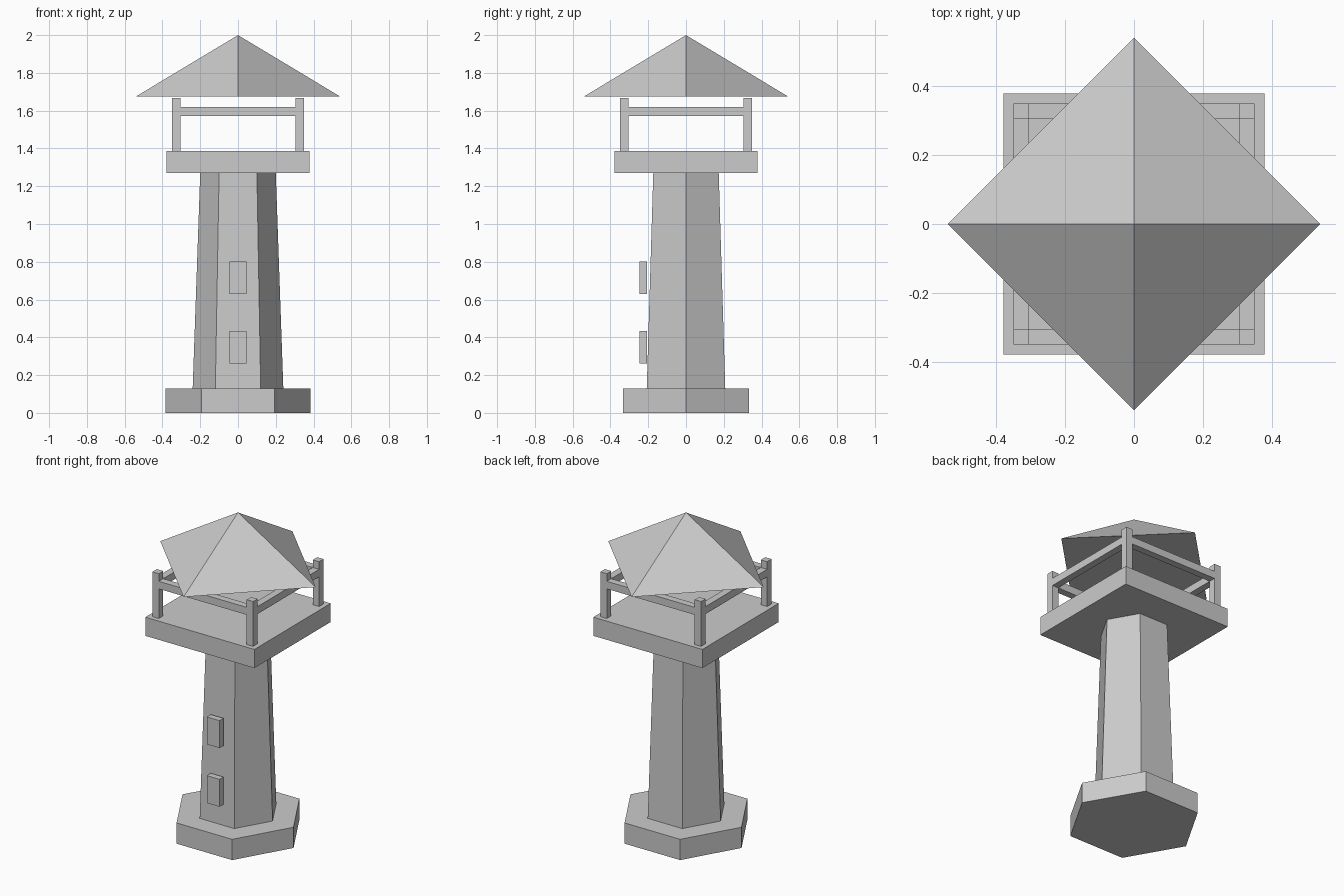
import bpy, bmesh
from math import cos, sin, tau

if "Cube" in bpy.data.objects:
    bpy.data.objects.remove(bpy.data.objects["Cube"])

# One flat grey for the whole model
grey = bpy.data.materials.new("light_grey")
grey.diffuse_color = (0.6, 0.6, 0.6, 1)
grey.use_nodes = True
grey.node_tree.nodes["Principled BSDF"].inputs["Base Color"].default_value = grey.diffuse_color


def add_object(name, bm):
    bmesh.ops.recalc_face_normals(bm, faces=bm.faces)
    mesh = bpy.data.meshes.new(name)
    bm.to_mesh(mesh)
    bm.free()
    mesh.materials.append(grey)
    obj = bpy.data.objects.new(name, mesh)
    bpy.context.collection.objects.link(obj)
    return obj


def prism(name, sides, r_low, r_high, z_low, z_high):
    """Tapered prism with a corner on +x; r_high = 0 gives a pyramid."""
    bm = bmesh.new()

    def ring(r, z):
        return [bm.verts.new((r * cos(tau * i / sides), r * sin(tau * i / sides), z))
                for i in range(sides)]

    low = ring(r_low, z_low)
    bm.faces.new(low)
    if r_high:
        high = ring(r_high, z_high)
        bm.faces.new(high)
    else:
        high = [bm.verts.new((0, 0, z_high))] * sides
    for i in range(sides):
        j = (i + 1) % sides
        corners = dict.fromkeys((low[i], low[j], high[j], high[i]))
        bm.faces.new(list(corners))
    return add_object(name, bm)


def box(name, x, y, z):
    """Box from (min, max) ranges."""
    bm = bmesh.new()
    bmesh.ops.create_cube(bm, size=1)
    for v in bm.verts:
        v.co = [r[0] if c < 0 else r[1] for c, r in zip(v.co, (x, y, z))]
    return add_object(name, bm)


# Hexagonal base and tapered tower
prism("base", 6, 0.385, 0.385, 0, 0.13)
prism("tower", 6, 0.24, 0.20, 0.13, 1.27)

# Square lookout platform
box("platform", (-0.378, 0.378), (-0.378, 0.378), (1.27, 1.387))

# Corner posts and the rails between them
INNER, OUTER = 0.305, 0.349
sides = {"left": (-OUTER, -INNER), "right": (INNER, OUTER)}
depths = {"front": (-OUTER, -INNER), "back": (INNER, OUTER)}
for d, y in depths.items():
    for s, x in sides.items():
        box(f"{d}_{s}_post", x, y, (1.387, 1.668))
for d, y in depths.items():
    box(f"{d}_rail", (-INNER, INNER), y, (1.573, 1.62))
for s, x in sides.items():
    box(f"{s}_rail", x, (-INNER, INNER), (1.573, 1.62))

# Pyramid roof turned corner-on to the platform
prism("roof", 4, 0.539, 0, 1.676, 2.0)

# Two window blocks on the front
for name, z in (("lower_window", 0.347), ("upper_window", 0.715)):
    box(name, (-0.044, 0.044), (-0.246, -0.207), (z - 0.086, z + 0.086))
